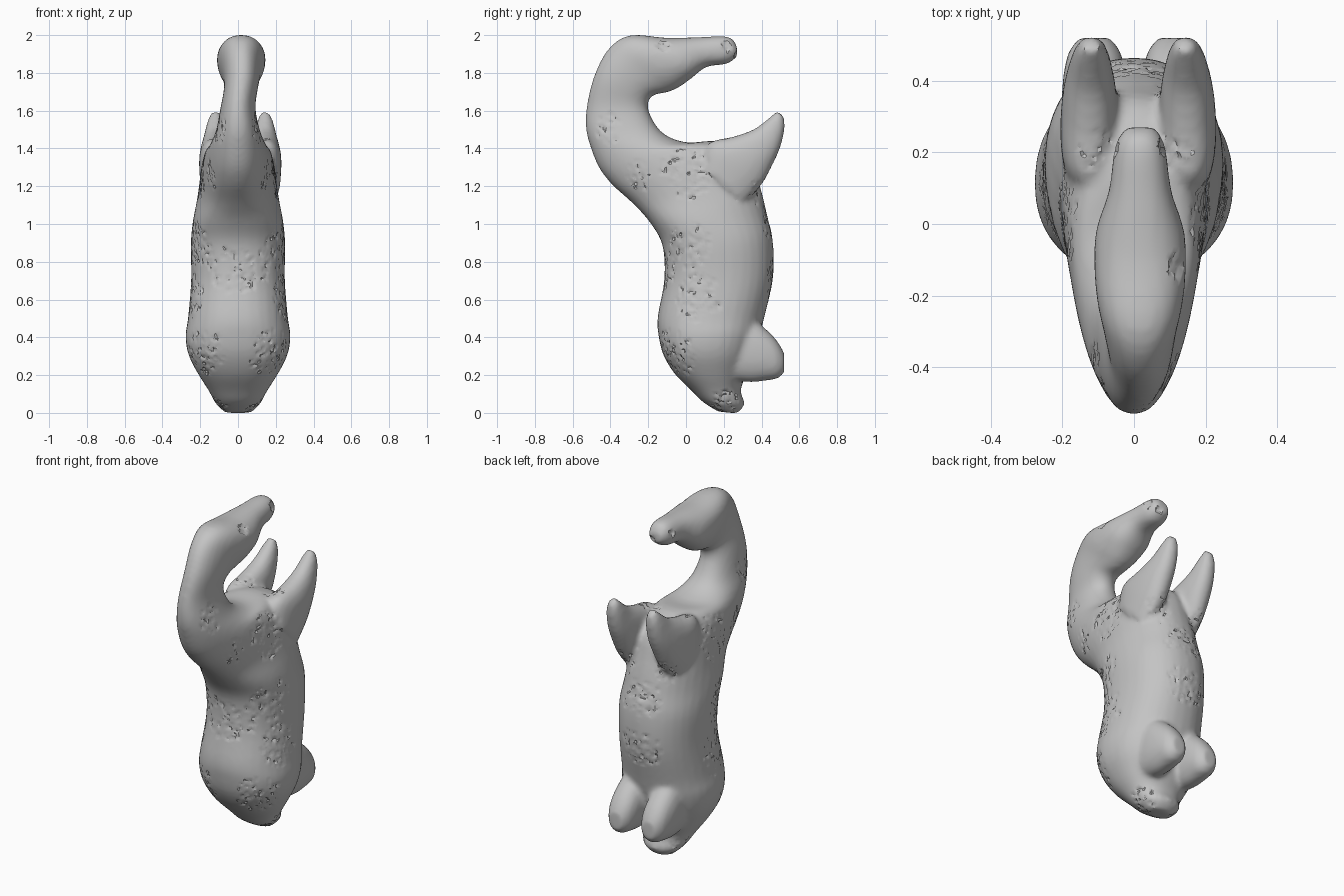
import bpy, bmesh, random
from math import sin, cos, tau, copysign
from mathutils import Vector

random.seed(4)
if "Cube" in bpy.data.objects:
    bpy.data.objects.remove(bpy.data.objects["Cube"])


def make_material(name, value):
    mat = bpy.data.materials.new(name)
    mat.use_nodes = True
    colour = (value, value, value, 1)
    mat.diffuse_color = colour
    mat.node_tree.nodes["Principled BSDF"].inputs["Base Color"].default_value = colour
    return mat


def spline(points, steps=4):
    """Pass a smooth curve through the given tuples."""
    pts = [Vector(p) for p in points]
    result = []
    for i in range(len(pts) - 1):
        a, b, c, d = (pts[min(max(i + k, 0), len(pts) - 1)] for k in (-1, 0, 1, 2))
        for s in range(steps):
            t = s / steps
            result.append(b + (c - a) * t / 2 + (a * 2 - b * 5 + c * 4 - d) * t * t / 2
                          + (b * 3 - a - c * 3 + d) * t ** 3 / 2)
    return result + [pts[-1]]


def loft(bm, stations, sides=32):
    """Station: front y, z, back y, z, half width, centre x, taper to the front."""
    rings = []
    for fy, fz, by, bz, w, cx, taper in spline(stations):
        ring = []
        for k in range(sides):
            # Slightly squared ellipse
            c, s = (copysign(abs(v) ** .9, v) for v in
                    (cos(tau * k / sides), sin(tau * k / sides)))
            f = (1 + c) / 2
            x = cx + w * s * (1 - taper * c)
            ring.append(bm.verts.new((x, by + (fy - by) * f, bz + (fz - bz) * f)))
        rings.append(ring)
    for a, b in zip(rings, rings[1:]):
        for k in range(sides):
            n = (k + 1) % sides
            bm.faces.new((a[k], a[n], b[n], b[k]))
    bm.faces.new(rings[0][::-1])
    bm.faces.new(rings[-1])


# Body: front edge, back edge and half width of each section
torso = [
    (.17, .0, .27, -.01, .07), (.09, .05, .31, .04, .12),
    (.03, .11, .29, .11, .155), (-.06, .2, .32, .2, .212),
    (-.12, .3, .36, .3, .262), (-.145, .4, .39, .4, .278),
    (-.15, .5, .415, .5, .264), (-.115, .7, .46, .7, .248),
    (-.125, .88, .46, .9, .25), (-.19, 1.0, .43, 1.04, .237),
]
# Chest and neck
neck = [
    (-.28, 1.1, .39, 1.2, .21), (-.39, 1.2, .33, 1.36, .192),
    (-.46, 1.29, .17, 1.43, .172), (-.505, 1.4, .0, 1.425, .146),
    (-.53, 1.5, -.13, 1.48, .115), (-.525, 1.62, -.2, 1.6, .092),
]
# Head, leaning a little to its left
head = [
    (-.485, 1.78, -.18, 1.67, .09), (-.41, 1.92, -.1, 1.69, .105),
    (-.295, 1.992, -.04, 1.715, .125), (-.1, 1.978, .03, 1.765, .125),
    (.07, 1.982, .11, 1.825, .088), (.22, 1.985, .215, 1.84, .07),
    (.268, 1.94, .272, 1.88, .04),
]
body = bmesh.new()
loft(body, [s + (0, -.02) for s in torso] + [s + (0, .1) for s in neck]
     + [s + (.017, .02) for s in head])

# Raised front flippers and tucked hind feet
flipper = [
    (.08, 1.3, .31, 1.1, .07), (.12, 1.42, .40, 1.2, .08),
    (.25, 1.455, .455, 1.3, .075), (.36, 1.495, .5, 1.4, .06),
    (.44, 1.555, .522, 1.5, .043), (.48, 1.59, .517, 1.565, .024),
]
foot = [
    (.22, .5, .22, .17, .085), (.34, .495, .34, .155, .092),
    (.43, .43, .43, .165, .085), (.485, .37, .485, .175, .07),
    (.52, .31, .52, .205, .042),
]
for side in (-1, 1):
    loft(body, [s + (.012 + side * (.14 - .002 * i), 0) for i, s in enumerate(flipper)])
    loft(body, [s + (side * .11, 0) for s in foot])

mesh = bpy.data.meshes.new("creature_body")
bmesh.ops.recalc_face_normals(body, faces=body.faces)
body.to_mesh(mesh)
body.free()
creature = bpy.data.objects.new("creature_body", mesh)
bpy.context.collection.objects.link(creature)
bpy.context.view_layer.objects.active = creature
creature.select_set(True)

# Fuse the parts into one skin and soften the joins
fuse = creature.modifiers.new("fuse", "REMESH")
fuse.mode = "VOXEL"
fuse.voxel_size = .014
soften = creature.modifiers.new("soften", "SMOOTH")
soften.factor = .5
soften.iterations = 6
for name in ("fuse", "soften"):
    bpy.ops.object.modifier_apply(modifier=name)

# Weathered patches: centre and radius, mirrored on both sides
patches = [
    (.2, -.28, 1.24, .1), (.2, 0, 1.26, .14), (.13, -.42, 1.5, .09),
    (.2, -.08, .3, .14), (.25, .06, .6, .13), (.24, 0, .88, .13),
    (.04, .45, 1.0, .1), (.04, .45, .7, .1), (.06, -.12, .75, .12),
    (.15, .4, 1.17, .08), (.1, .2, 1.45, .06), (.1, .2, .05, .08),
]
# Eyes, nostrils and mouth corners: centre and radius
pits = [(.125, -.12, 1.94, .03), (.07, .21, 1.93, .026), (.04, .27, 1.89, .018)]
mesh = creature.data
skin = bmesh.new()
skin.from_mesh(mesh)
skin.normal_update()
for v in skin.verts:
    p = Vector((abs(v.co.x), v.co.y, v.co.z))
    push = 0
    for *c, r in patches:
        if (p - Vector(c)).length < r and random.random() < .17:
            push = random.uniform(.002, .01)
    for *c, r in pits:
        if (p - Vector(c)).length < r:
            push = .01
    v.co -= v.normal * push
skin.to_mesh(mesh)
skin.free()

mesh.materials.clear()
mesh.materials.append(make_material("stone grey", .55))
bpy.ops.object.shade_smooth_by_angle(angle=.6)

# Stand the model on the ground
low = min(v.co.z for v in mesh.vertices)
for v in mesh.vertices:
    v.co.z -= low
